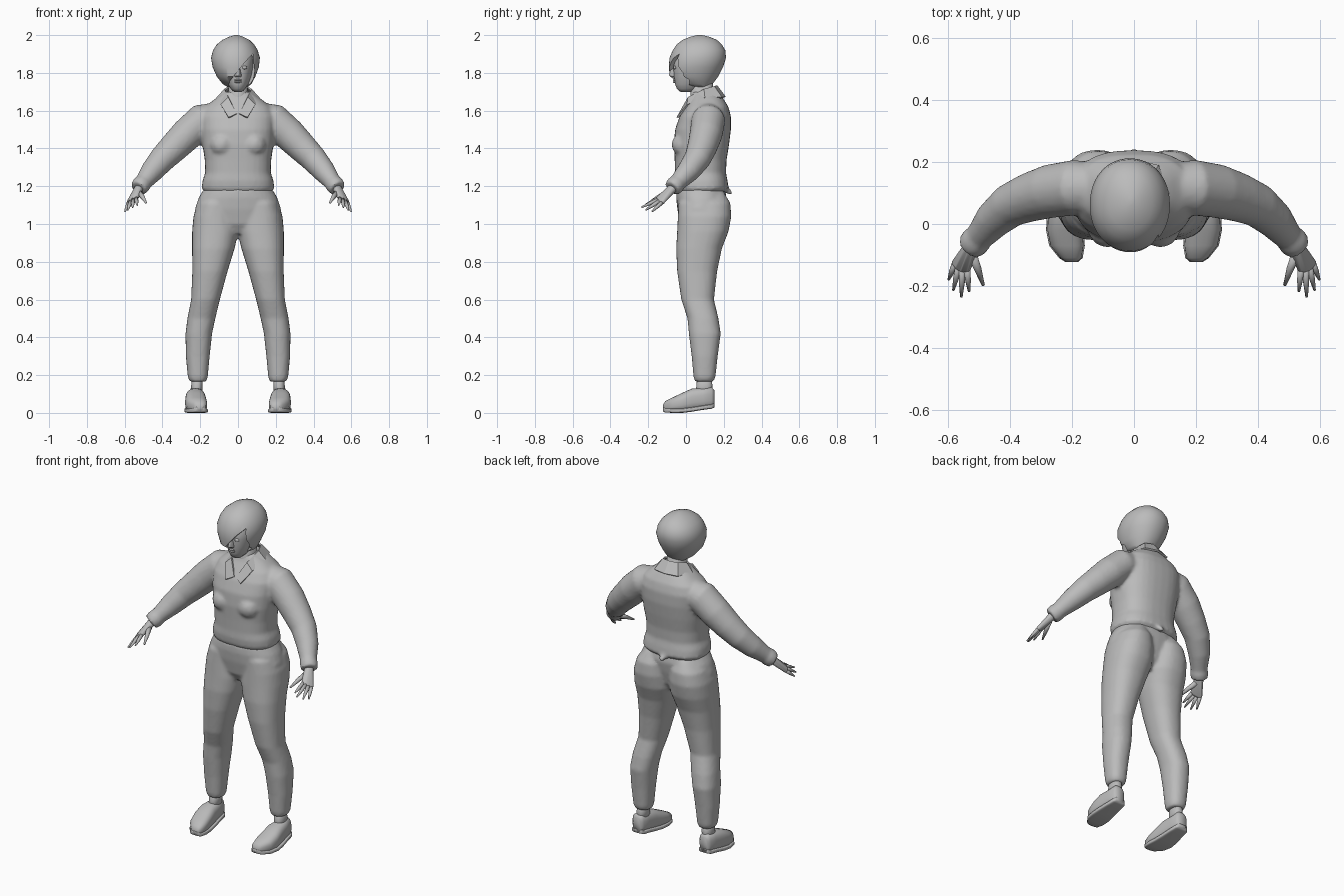
import bpy, bmesh, math
from mathutils import Vector

if "Cube" in bpy.data.objects:
    bpy.data.objects.remove(bpy.data.objects["Cube"], do_unlink=True)

grey = bpy.data.materials.new("plain grey")
grey.use_nodes = True
grey.diffuse_color = (0.5, 0.5, 0.5, 1)
grey.node_tree.nodes["Principled BSDF"].inputs["Base Color"].default_value = (0.5, 0.5, 0.5, 1)


def finish(name, bm, smooth=True):
    """Turn a bmesh into a named, shaded object."""
    bmesh.ops.recalc_face_normals(bm, faces=bm.faces)
    for face in bm.faces:
        face.smooth = smooth
    mesh = bpy.data.meshes.new(name)
    bm.to_mesh(mesh)
    bm.free()
    mesh.materials.append(grey)
    obj = bpy.data.objects.new(name, mesh)
    bpy.context.collection.objects.link(obj)
    return obj


def skin_rings(bm, rings):
    """Join equal rings of points with quads and cap both ends."""
    rows = [[bm.verts.new(p) for p in ring] for ring in rings]
    count = len(rows[0])
    for low, high in zip(rows, rows[1:]):
        for i in range(count):
            j = (i + 1) % count
            bm.faces.new((low[i], low[j], high[j], high[i]))
    bm.faces.new(rows[0][::-1])
    bm.faces.new(rows[-1])


def loft(bm, sections, side=1, axis="z", power=2.3, count=32):
    """Sections are (position, min a, max a, min b, max b) along an axis."""
    rings = []
    for t, a0, a1, b0, b1 in sections:
        ring = []
        for i in range(count):
            angle = math.tau * i / count
            c, s = math.cos(angle), math.sin(angle)
            a = (a0 + a1) / 2 + (a1 - a0) / 2 * math.copysign(abs(c) ** (2 / power), c)
            b = (b0 + b1) / 2 + (b1 - b0) / 2 * math.copysign(abs(s) ** (2 / power), s)
            ring.append((side * a, b, t) if axis == "z" else (side * a, t, b))
        rings.append(ring)
    skin_rings(bm, rings)


def symmetric(sections):
    return [(z, -w, w, front, back) for z, w, front, back in sections]


def tube(bm, path, side=1, count=20):
    """Round tube through (x, y, z, radius) points."""
    points = [Vector((side * x, y, z)) for x, y, z, r in path]
    rings = []
    for i, p in enumerate(points):
        along = (points[min(i + 1, len(points) - 1)] - points[max(i - 1, 0)]).normalized()
        u = along.cross(Vector((0, 1, 0))).normalized()
        v = along.cross(u)
        steps = [math.tau * k / count for k in range(count)]
        rings.append([p + path[i][3] * (u * math.cos(a) + v * math.sin(a)) for a in steps])
    skin_rings(bm, rings)


def ball(bm, centre, radius, scale=(1, 1, 1)):
    made = bmesh.ops.create_icosphere(bm, subdivisions=2, radius=radius)["verts"]
    bmesh.ops.scale(bm, vec=scale, verts=made)
    bmesh.ops.translate(bm, vec=centre, verts=made)


def hull(bm, balls, side=1):
    """Convex skin around (x, y, z, radius) balls."""
    part = bmesh.new()
    for x, y, z, r in balls:
        ball(part, (side * x, y, z), r)
    result = bmesh.ops.convex_hull(part, input=part.verts)
    spare = {v for v in result["geom_interior"] if isinstance(v, bmesh.types.BMVert)}
    bmesh.ops.delete(part, geom=list(spare), context="VERTS")
    mesh = bpy.data.meshes.new("hull")
    part.to_mesh(mesh)
    part.free()
    bm.from_mesh(mesh)
    bpy.data.meshes.remove(mesh)


def fuse(obj, rounds):
    """Merge overlapping volumes into one soft cloth surface."""
    remesh = obj.modifiers.new("fuse", "REMESH")
    remesh.mode = "VOXEL"
    remesh.voxel_size = 0.01
    remesh.use_smooth_shade = True
    soft = obj.modifiers.new("soften", "SMOOTH")
    soft.iterations = rounds


# Shirt: torso, bust and both sleeves
bm = bmesh.new()
loft(bm, symmetric([
    (1.165, .175, -.04, .2), (1.19, .192, -.055, .225), (1.23, .188, -.06, .22),
    (1.27, .174, -.058, .212), (1.34, .176, -.06, .215), (1.42, .188, -.064, .228),
    (1.5, .195, -.058, .238), (1.57, .198, -.034, .238), (1.62, .175, -.005, .225),
    (1.66, .125, .02, .2), (1.7, .07, .035, .17)]), power=2.5)
sleeve = [(.08, .12, 1.58, .07), (.19, .118, 1.548, .09), (.27, .106, 1.475, .087),
          (.34, .085, 1.405, .079), (.4, .06, 1.345, .071), (.455, .013, 1.28, .061),
          (.5, -.042, 1.222, .046), (.512, -.055, 1.208, .05), (.528, -.074, 1.188, .046)]
for side in (1, -1):
    tube(bm, sleeve, side)
    ball(bm, (side * .085, -.012, 1.42), .066)
hull(bm, [(-.02, .2, 1.19, .02), (0, .235, 1.165, .012), (.015, .21, 1.19, .015)])
fuse(finish("shirt", bm), 4)

# Trousers: pelvis and both legs
bm = bmesh.new()
loft(bm, symmetric([(.95, .13, .0, .15), (1.0, .215, -.03, .185), (1.08, .228, -.046, .205),
                    (1.14, .208, -.052, .215), (1.19, .178, -.05, .205)]))
leg = [(.165, .168, .255, .048, .145), (.19, .16, .266, .04, .156), (.3, .15, .276, .03, .168),
       (.42, .137, .278, .015, .184), (.5, .12, .268, .008, .172), (.6, .096, .248, -.025, .148),
       (.75, .055, .242, -.047, .165), (.87, .018, .243, -.052, .19), (.96, -.003, .243, -.047, .225),
       (1.04, .002, .236, -.043, .24), (1.11, .012, .215, -.04, .235), (1.17, .05, .16, 0, .2)]
for side in (1, -1):
    loft(bm, leg, side)
fuse(finish("trousers", bm), 4)

# Shirt collar, one flap each side of the open neck
inner = [(0, .165, 1.735), (.05, .15, 1.73), (.072, .095, 1.715), (.052, .01, 1.672), (.006, -.03, 1.585)]
outer = [(0, .21, 1.675), (.08, .19, 1.672), (.115, .1, 1.67), (.092, .005, 1.632), (.05, -.05, 1.565)]
bm = bmesh.new()
for side in (1, -1):
    rows = [[bm.verts.new((side * x, y, z)) for x, y, z in row] for row in (inner, outer)]
    for i in range(len(inner) - 1):
        bm.faces.new((rows[0][i], rows[0][i + 1], rows[1][i + 1], rows[1][i]))
collar = finish("collar", bm, smooth=False)
collar.modifiers.new("cloth", "SOLIDIFY").thickness = 0.01

# Neck and face
bm = bmesh.new()
loft(bm, symmetric([(1.58, .06, .01, .15), (1.66, .052, .025, .145), (1.8, .05, .025, .14)]))
finish("neck", bm)
bm = bmesh.new()
loft(bm, symmetric([
    (1.7, .022, -.03, .03), (1.715, .038, -.048, .07), (1.74, .054, -.058, .11),
    (1.78, .07, -.064, .14), (1.83, .08, -.068, .15), (1.88, .082, -.066, .15),
    (1.93, .06, -.03, .13)]))
finish("face", bm)
bm = bmesh.new()
hull(bm, [(0, -.064, 1.84, .007), (0, -.083, 1.79, .008),
          (-.012, -.066, 1.785, .007), (.012, -.066, 1.785, .007)])
finish("nose", bm)
bm = bmesh.new()
for z in (1.752, 1.762):
    ball(bm, (0, -.06, z), .01, (2, 1, .55))
finish("lips", bm)
bm = bmesh.new()
for side in (1, -1):
    ball(bm, (side * .033, -.059, 1.828), .012, (1.3, .7, .8))
finish("eyes", bm)

# Bobbed hair with a swept fringe, opened over the face
bm = bmesh.new()
loft(bm, [(1.725, -.055, .05, .04, .125), (1.74, -.08, .07, -.03, .14), (1.78, -.112, .092, -.085, .17),
          (1.83, -.134, .11, -.091, .196), (1.88, -.143, .116, -.087, .212),
          (1.92, -.132, .104, -.07, .208), (1.95, -.113, .086, -.05, .19),
          (1.975, -.082, .06, -.018, .163), (1.992, -.045, .025, .025, .12),
          (2.0, -.018, .0, .06, .085)], power=2.1, count=48)
hair = finish("hair", bm)
opening = [(.078, 1.9), (.04, 1.86), (-.005, 1.805), (-.045, 1.755), (-.045, 1.65), (.055, 1.65), (.088, 1.8)]
bm = bmesh.new()
skin_rings(bm, [[(x, y, z) for x, z in opening] for y in (-.2, .015)])
cutter = finish("face_opening_cutter", bm, smooth=False)
cutter.hide_render = True
cut = hair.modifiers.new("face opening", "BOOLEAN")
cut.operation = "DIFFERENCE"
cut.solver = "EXACT"
cut.object = cutter
graph = bpy.context.evaluated_depsgraph_get()
hair.data = bpy.data.meshes.new_from_object(hair.evaluated_get(graph))
hair.modifiers.clear()
bpy.data.objects.remove(cutter, do_unlink=True)
bpy.context.view_layer.objects.active = hair
hair.select_set(True)
bpy.ops.object.shade_smooth_by_angle(angle=math.radians(40))

# Hands, ankles and shoes
fingers = [((.54, -.145, 1.137), (.533, -.218, 1.1)), ((.555, -.145, 1.13), (.558, -.236, 1.088)),
           ((.567, -.138, 1.123), (.584, -.214, 1.074)), ((.577, -.125, 1.116), (.599, -.18, 1.066))]
upper = [(-.123, .185, .218, .012, .04), (-.11, .17, .238, .006, .062), (-.07, .163, .27, .004, .082),
         (-.02, .166, .28, .004, .106), (.03, .172, .278, .01, .128), (.09, .18, .268, .02, .132),
         (.135, .185, .262, .026, .138), (.15, .197, .25, .032, .12)]
for side, label in ((1, "left"), (-1, "right")):
    bm = bmesh.new()
    hull(bm, [(.518, -.06, 1.2, .024)] + [(*base, .012) for base, tip in fingers], side)
    for base, tip in fingers:
        middle = Vector(base).lerp(Vector(tip), .5)
        tube(bm, [(*base, .011), (*middle, .0095), (*tip, .004)], side, count=10)
    tube(bm, [(.525, -.095, 1.168, .016), (.505, -.145, 1.143, .012), (.487, -.198, 1.112, .005)], side, count=10)
    finish(label + "_hand", bm)

    bm = bmesh.new()
    loft(bm, [(.09, .19, .25, .045, .14), (.14, .187, .248, .055, .14), (.2, .187, .243, .06, .135)], side)
    finish(label + "_ankle", bm)

    bm = bmesh.new()
    loft(bm, upper, side, axis="y", power=2.6)
    finish(label + "_shoe", bm)
    bm = bmesh.new()
    soles = [(y, a - .004, b + .004, low - .004, low + .02) for y, a, b, low, high in upper]
    loft(bm, soles, side, axis="y", power=5)
    finish(label + "_sole", bm)
